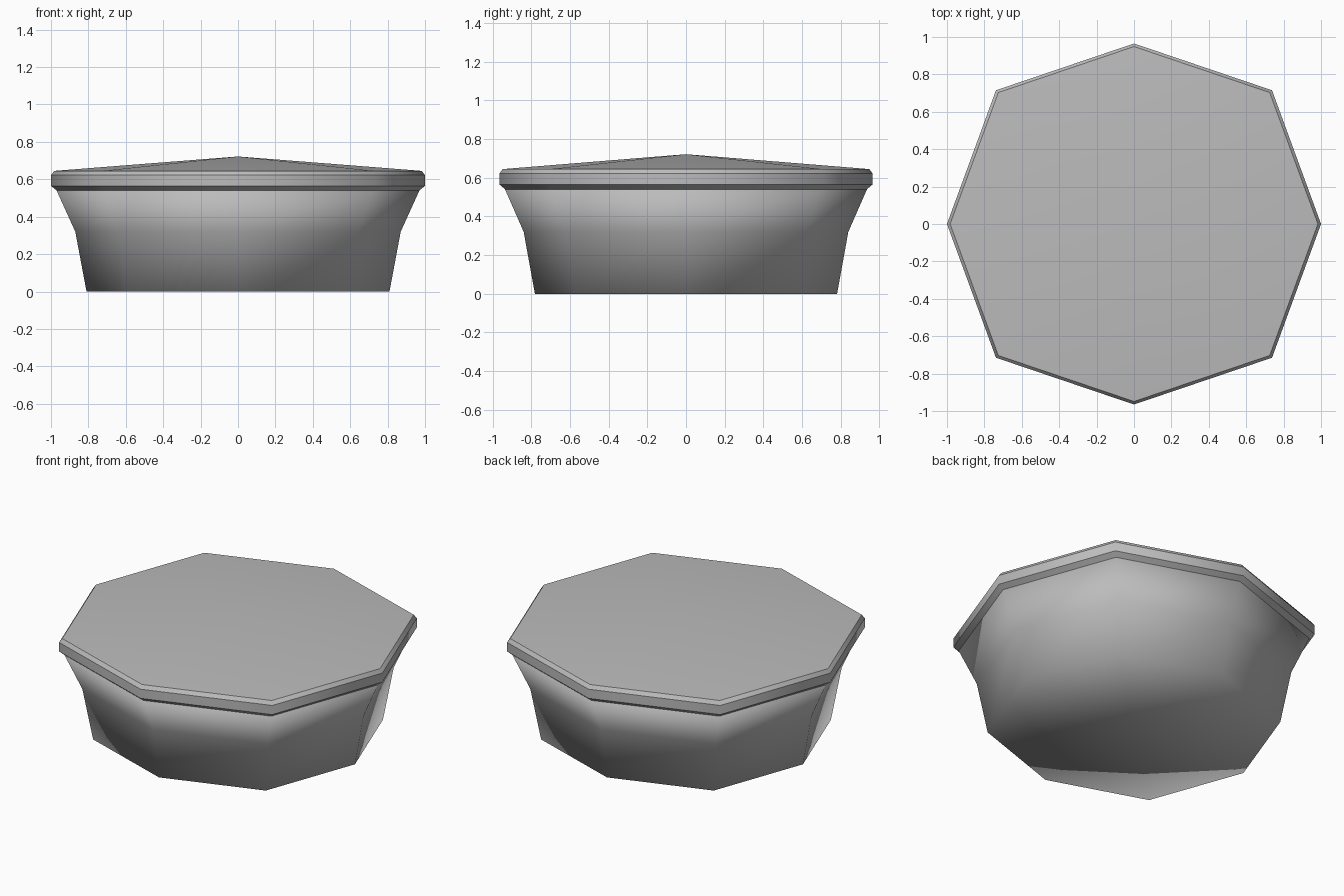
import bpy
import bmesh

cube = bpy.data.objects.get("Cube")
if cube:
    bpy.data.objects.remove(cube, do_unlink=True)

# One plain grey for the whole pot
grey = bpy.data.materials.new("grey")
grey.use_nodes = True
grey.diffuse_color = (0.5, 0.5, 0.5, 1)
grey.node_tree.nodes["Principled BSDF"].inputs["Base Color"].default_value = (0.5, 0.5, 0.5, 1)

# Eight-sided plan, slightly narrower from front to back
DIAG_X, DIAG_Y, HALF_Y = 0.738, 0.715, 0.965
OUTLINE = [(1, 0), (DIAG_X, DIAG_Y), (0, HALF_Y), (-DIAG_X, DIAG_Y),
           (-1, 0), (-DIAG_X, -DIAG_Y), (0, -HALF_Y), (DIAG_X, -DIAG_Y)]


def stacked_rings(name, profile, bottom, top, creased):
    """Skin scaled outlines from the bottom up and close both ends at a point."""
    bm = bmesh.new()
    rings = [[bm.verts.new((x * s, y * s, z)) for x, y in OUTLINE] for s, z in profile]
    n = len(OUTLINE)
    for low, high in zip(rings, rings[1:]):
        for i in range(n):
            j = (i + 1) % n
            bm.faces.new((low[i], low[j], high[j], high[i]))
    for ring, z in ((rings[0], bottom), (rings[-1], top)):
        tip = bm.verts.new((0, 0, z))
        for i in range(n):
            bm.faces.new((ring[i], ring[(i + 1) % n], tip))
    bmesh.ops.recalc_face_normals(bm, faces=bm.faces)
    for face in bm.faces:
        face.smooth = True
    # Keep the horizontal edges crisp, the corners soft
    if creased:
        for ring in rings:
            for i in range(n):
                bm.edges.get((ring[i], ring[(i + 1) % n])).smooth = False
    mesh = bpy.data.meshes.new(name)
    bm.to_mesh(mesh)
    bm.free()
    mesh.materials.append(grey)
    obj = bpy.data.objects.new(name, mesh)
    bpy.context.collection.objects.link(obj)
    return obj


# Flared bowl with softly shaded base
stacked_rings("bowl", [(0.81, 0), (0.87, 0.32), (0.97, 0.54)], 0, 0.54, False)

# Shallow pointed lid with a bevelled rim
stacked_rings("lid", [(0.965, 0.537), (1, 0.565), (1, 0.622), (0.983, 0.645)],
              0.537, 0.722, True)
